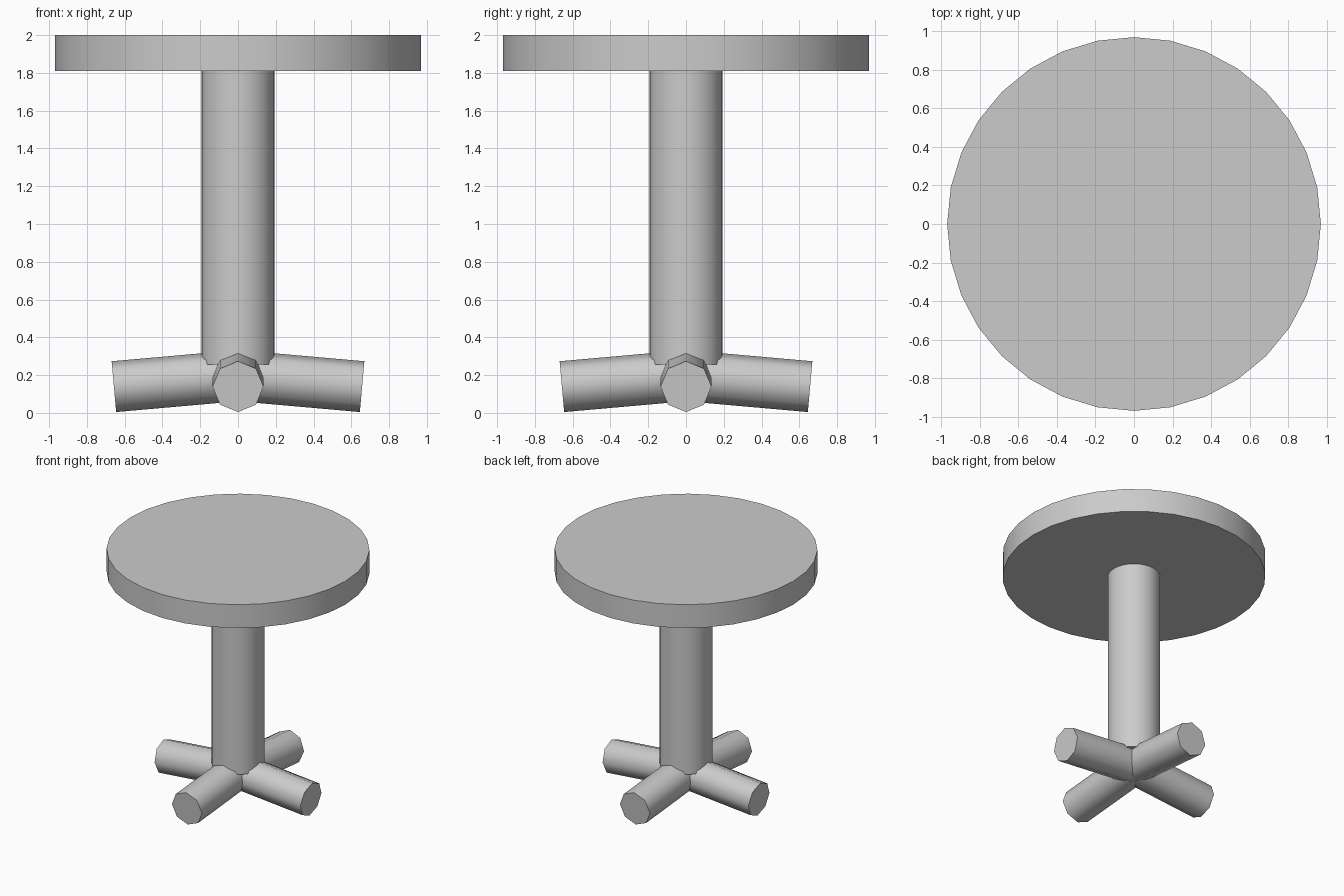
import bpy
import math
from mathutils import Matrix, Vector

if "Cube" in bpy.data.objects:
    bpy.data.objects.remove(bpy.data.objects["Cube"], do_unlink=True)

# Single flat grey for the whole table
grey = bpy.data.materials.new("plain grey")
grey.use_nodes = True
colour = (0.6, 0.6, 0.6, 1)
grey.diffuse_color = colour
grey.node_tree.nodes["Principled BSDF"].inputs["Base Color"].default_value = colour


def cylinder(name, sides, radius, start, end, spin=0.0):
    """Capped cylinder running between two points."""
    start, end = Vector(start), Vector(end)
    axis = end - start
    bpy.ops.mesh.primitive_cylinder_add(vertices=sides, radius=radius, depth=axis.length)
    obj = bpy.context.object
    obj.name = name
    turn = axis.to_track_quat("Z", "Y").to_matrix().to_4x4()
    obj.data.transform(Matrix.Translation((start + end) / 2) @ turn)
    obj.data.transform(Matrix.Rotation(spin, 4, "Z"))
    obj.data.materials.append(grey)
    bpy.ops.object.shade_smooth_by_angle(angle=math.radians(50))
    return obj


# Round top and central column
cylinder("table_top", 32, 0.97, (0, 0, 1.81), (0, 0, 2))
cylinder("column", 32, 0.194, (0, 0, 0.255), (0, 0, 1.82))

# Four sloping octagonal feet, corner edge upward
for i, side in enumerate(("left", "back", "right", "front")):
    cylinder(side + "_foot", 8, 0.135, (0, 0, 0.197), (0.657, 0, 0.139), i * math.pi / 2)
